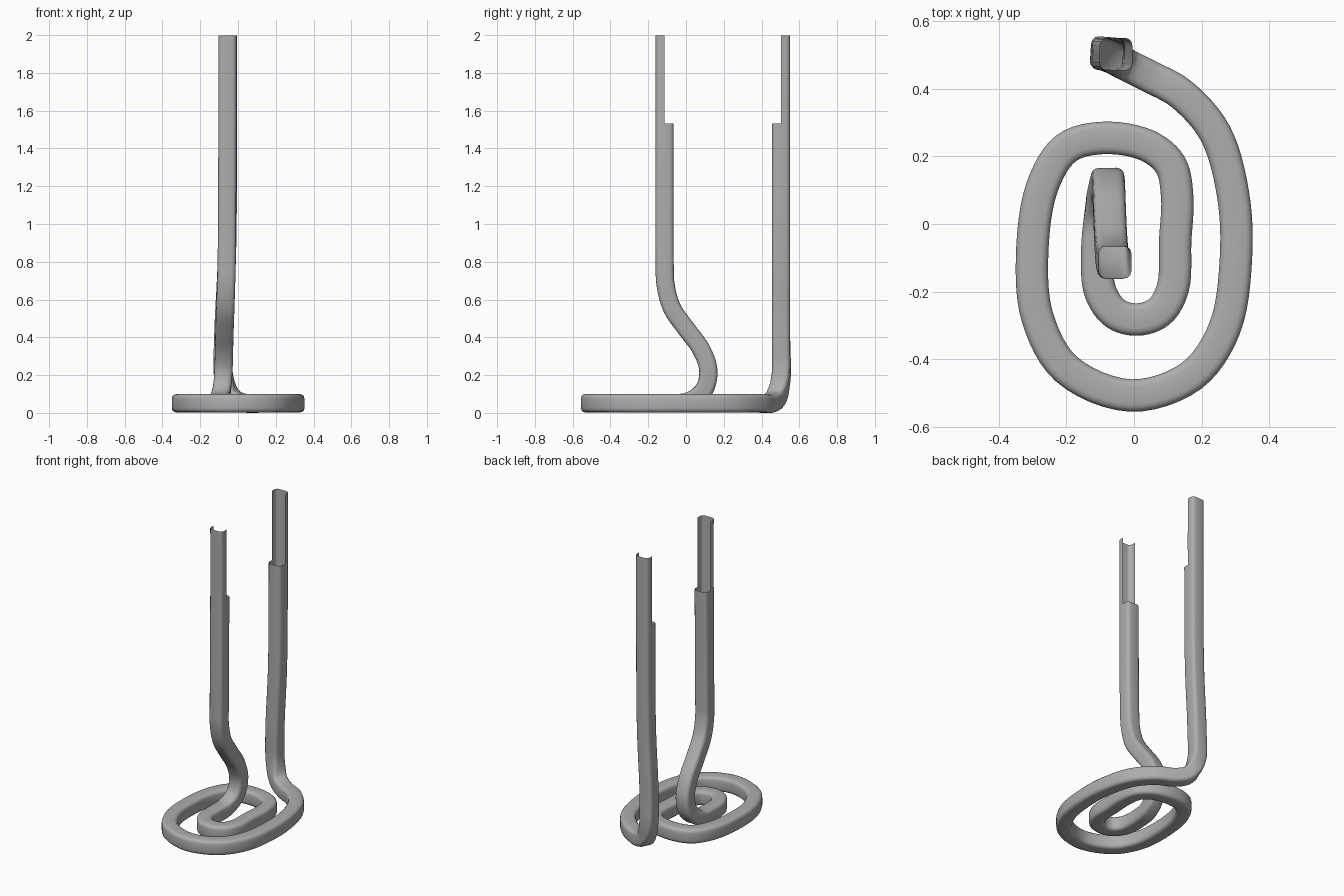
import bpy, bmesh, math
from mathutils import Vector

cube = bpy.data.objects.get("Cube")
if cube:
    bpy.data.objects.remove(cube)

HALF, RADIUS = 0.048, 0.022   # square bar half width and corner rounding
CUT_Z = 1.535                 # above this the bar is only a half channel
FRONT_Y, BACK_Y = -0.113, 0.503

steel = bpy.data.materials.new("grey steel")
steel.use_nodes = True
GREY = (0.42, 0.42, 0.42, 1)
steel.diffuse_color = GREY
steel.node_tree.nodes["Principled BSDF"].inputs["Base Color"].default_value = GREY

# centre line: front leg down, spiral outwards, back leg up
front_leg = [(-.056, FRONT_Y, 2), (-.056, FRONT_Y, CUT_Z), (-.06, FRONT_Y, .8),
             (-.063, -.108, .68), (-.067, -.075, .56), (-.071, .0, .45),
             (-.074, .08, .34), (-.077, .118, .23), (-.085, .098, .13)]
coil = [(-.1, .02, .066), (-.109, -.09), (-.1, -.2), (-.055, -.265), (.01, -.283),
        (.075, -.26), (.115, -.19), (.122, -.05), (.128, .08), (.108, .175),
        (.04, .232), (-.09, .255), (-.2, .225), (-.272, .11), (-.302, -.1),
        (-.285, -.28), (-.2, -.43), (-.01, -.508), (.17, -.45), (.268, -.31),
        (.302, -.1), (.293, .09), (.24, .27), (.14, .385), (.04, .44)]
coil = [p if len(p) == 3 else (*p, .054) for p in coil]
back_leg = [(-.035, .478, .085), (-.075, BACK_Y, .19), (-.078, BACK_Y, .4),
            (-.058, BACK_Y, .85), (-.053, BACK_Y, CUT_Z), (-.053, BACK_Y, 2)]


def smooth_path(points, steps=6):
    """Catmull-Rom curve that passes through every point."""
    pts = [Vector(p) for p in points]
    out = []
    for i in range(len(pts) - 1):
        a, b = pts[i], pts[i + 1]
        before, after = pts[max(i - 1, 0)], pts[min(i + 2, len(pts) - 1)]
        # centripetal knots keep uneven spacing free of overshoot
        d0 = max((a - before).length, 1e-6) ** .5
        d1 = (b - a).length ** .5
        d2 = max((after - b).length, 1e-6) ** .5
        ma = (b - a) if i == 0 else d1 * ((a - before) / d0 - (b - before) / (d0 + d1) + (b - a) / d1)
        mb = (b - a) if i == len(pts) - 2 else d1 * ((b - a) / d1 - (after - a) / (d1 + d2) + (after - b) / d2)
        for s in range(steps):
            t = s / steps
            out.append(a * (2*t**3 - 3*t*t + 1) + ma * (t**3 - 2*t*t + t)
                       + b * (3*t*t - 2*t**3) + mb * (t**3 - t*t))
    return out + [pts[-1]]


def rounded_square():
    """Rounded corners plus a vertex in the middle of each side."""
    ring = []
    for side in range(4):
        turn = side * math.pi / 2
        ring.append((HALF * math.cos(turn), HALF * math.sin(turn)))
        for k in range(4):
            a = turn + k * math.pi / 6
            corner = turn + math.pi / 4
            reach = (HALF - RADIUS) * math.sqrt(2)
            ring.append((reach * math.cos(corner) + RADIUS * math.cos(a),
                         reach * math.sin(corner) + RADIUS * math.sin(a)))
    return ring


path = smooth_path(front_leg + coil + back_leg)
profile = rounded_square()
bm = bmesh.new()
rings = []
side = Vector((1, 0, 0))
for i, p in enumerate(path):
    tangent = (path[min(i + 1, len(path) - 1)] - path[max(i - 1, 0)]).normalized()
    # carry the frame along, levelled in the coil and squared up in the legs
    if p.z < .09 and abs(tangent.z) < .6:
        level = Vector((-tangent.y, tangent.x, 0)).normalized()
        if level.dot(side) < 0:
            level.negate()
        side = side.lerp(level, .5)
    elif p.z > .1:
        axis = Vector((1, 0, 0)) if p.y < .3 else Vector((0, 1, 0))
        if axis.dot(side) < 0:
            axis.negate()
        side = side.lerp(axis, .25)
    side = (side - tangent * side.dot(tangent)).normalized()
    other = tangent.cross(side)
    rings.append([bm.verts.new(p + side * u + other * v) for u, v in profile])
for a, b in zip(rings, rings[1:]):
    for k in range(len(profile)):
        n = (k + 1) % len(profile)
        bm.faces.new((a[k], a[n], b[n], b[k]))

# remove the facing inner halves at the top of both legs
inner = []
for f in bm.faces:
    c = f.calc_center_median()
    if c.z > CUT_Z and FRONT_Y < c.y < BACK_Y:
        inner.append(f)
bmesh.ops.delete(bm, geom=inner, context='FACES')
bmesh.ops.recalc_face_normals(bm, faces=bm.faces)

# rest on the ground
low = min(v.co.z for v in bm.verts)
bmesh.ops.translate(bm, verts=bm.verts, vec=(0, 0, -low))

mesh = bpy.data.meshes.new("coiled_bar")
bm.to_mesh(mesh)
bm.free()
mesh.materials.append(steel)
bar = bpy.data.objects.new("coiled_bar", mesh)
bpy.context.collection.objects.link(bar)
bpy.context.view_layer.objects.active = bar
bar.select_set(True)
bpy.ops.object.shade_smooth_by_angle(angle=math.radians(50))
